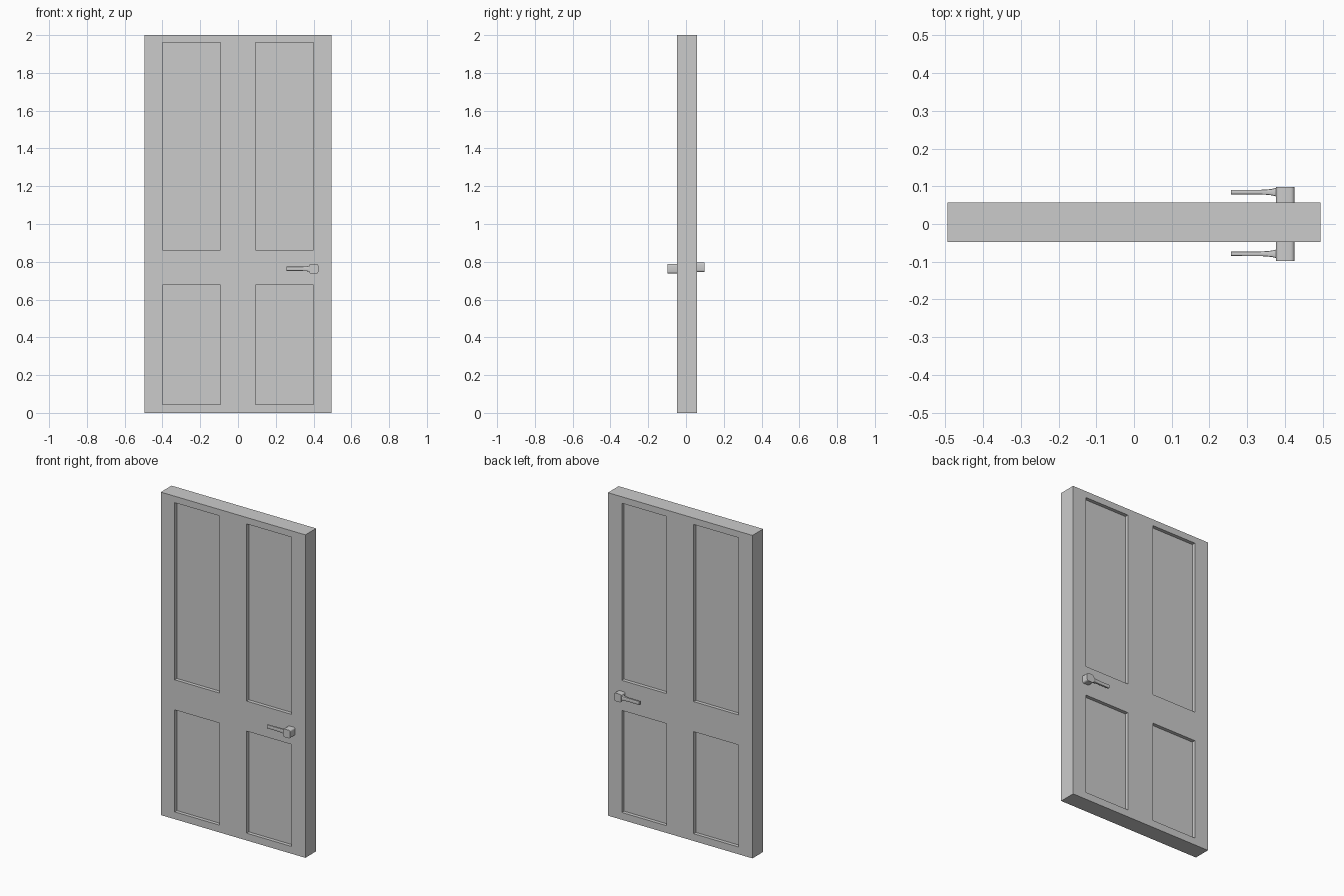
import bpy, bmesh, math

if "Cube" in bpy.data.objects:
    bpy.data.objects.remove(bpy.data.objects["Cube"])

FRONT, BACK = -0.048, 0.057


def finish(name, bm, smooth=False):
    bmesh.ops.recalc_face_normals(bm, faces=bm.faces)
    me = bpy.data.meshes.new(name)
    bm.to_mesh(me)
    bm.free()
    ob = bpy.data.objects.new(name, me)
    bpy.context.collection.objects.link(ob)
    if smooth:
        bpy.ops.object.select_all(action='DESELECT')
        ob.select_set(True)
        bpy.context.view_layer.objects.active = ob
        bpy.ops.object.shade_smooth_by_angle(angle=math.radians(35))
    return ob


def rounded_rect(hu, hv, r, seg):
    pts = []
    for q, (su, sv) in enumerate([(1, 1), (-1, 1), (-1, -1), (1, -1)]):
        for i in range(seg + 1):
            a = math.pi / 2 * (q + i / seg)
            pts.append((su * (hu - r) + r * math.cos(a), sv * (hv - r) + r * math.sin(a)))
    return pts


def loft(name, rings):
    bm = bmesh.new()
    loops = [[bm.verts.new(p) for p in ring] for ring in rings]
    n = len(loops[0])
    for a, b in zip(loops, loops[1:]):
        for i in range(n):
            bm.faces.new((a[i], a[(i + 1) % n], b[(i + 1) % n], b[i]))
    bm.faces.new(loops[0])
    bm.faces.new(loops[-1])
    return finish(name, bm, True)


# Door slab: front grid extruded through, then panels sunk on both sides
xs = [-0.495, -0.40, -0.092, 0.092, 0.40, 0.495]
zs = [0, 0.045, 0.677, 0.863, 1.96, 2.0]
bm = bmesh.new()
grid = [[bm.verts.new((x, FRONT, z)) for x in xs] for z in zs]
for j in range(5):
    for i in range(5):
        bm.faces.new((grid[j][i], grid[j][i + 1], grid[j + 1][i + 1], grid[j + 1][i]))
solid = bmesh.ops.extrude_face_region(bm, geom=bm.faces[:], use_keep_orig=True)
moved = [g for g in solid['geom'] if isinstance(g, bmesh.types.BMVert)]
bmesh.ops.translate(bm, verts=moved, vec=(0, BACK - FRONT, 0))
bmesh.ops.recalc_face_normals(bm, faces=bm.faces)


def is_panel(f):
    c = f.calc_center_median()
    return (abs(f.normal.y) > 0.9 and 0.1 < abs(c.x) < 0.39
            and (0.1 < c.z < 0.6 or 0.9 < c.z < 1.9))


panels = [f for f in bm.faces if is_panel(f)]
sides = [(f, f.normal.copy()) for f in panels]
for f, n in sides:
    new = bmesh.ops.extrude_discrete_faces(bm, faces=[f])['faces'][0]
    bmesh.ops.translate(bm, verts=new.verts[:], vec=n * -0.022)
finish("door_slab", bm)

# Handles: rounded square knob with a flared lever, one on each side
for side, y0, y1, yl, z in [("front", FRONT + 0.005, -0.0975, -0.079, 0.763),
                            ("back", BACK - 0.005, 0.0975, 0.0845, 0.771)]:
    knob = rounded_rect(0.0245, 0.025, 0.01, 4)
    loft(side + "_knob", [[(0.401 + u, y, z + v) for u, v in knob] for y in (y0, y1)])
    stations = [(0.257, 0.006, 0.011), (0.335, 0.0062, 0.011), (0.352, 0.007, 0.0118),
                (0.366, 0.0085, 0.013), (0.374, 0.0105, 0.015), (0.382, 0.0125, 0.018)]
    loft(side + "_lever", [[(x, yl + u, z + v) for u, v in rounded_rect(hy, hz, 0.003, 2)]
                           for x, hy, hz in stations])
